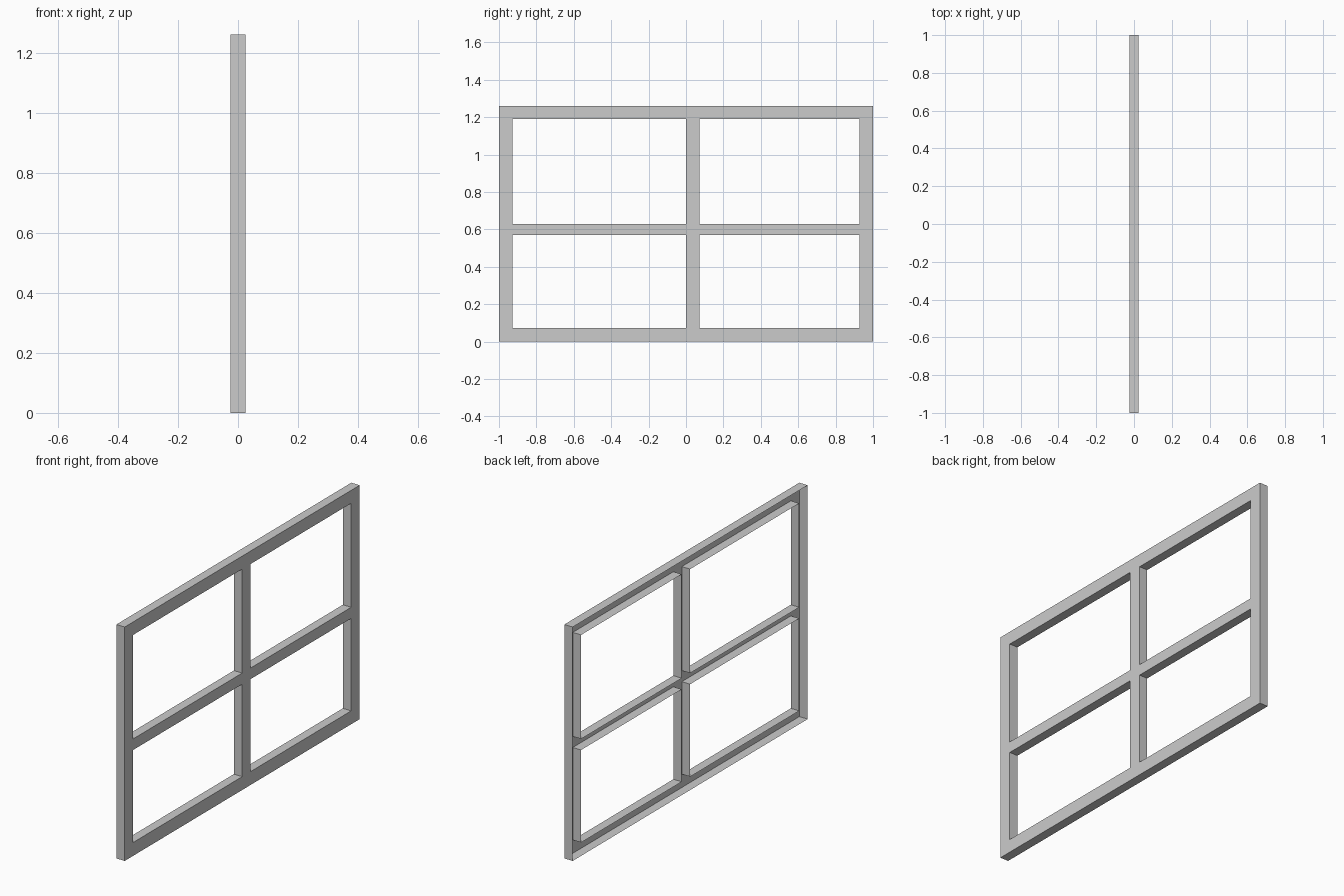
import bpy
import bmesh

if "Cube" in bpy.data.objects:
    bpy.data.objects.remove(bpy.data.objects["Cube"])

# Frame layout: bar edges along y and z, and half of the depth along x
YS = [-1.0, -0.928, 0.0, 0.072, 0.928, 1.0]
ZS = [0.0, 0.072, 0.57, 0.63, 1.19, 1.26]
HALF_DEPTH = 0.025

bm = bmesh.new()

# Face plate on the +x side: every grid cell except the four openings
verts = [[bm.verts.new((HALF_DEPTH, y, z)) for z in ZS] for y in YS]
for i in range(len(YS) - 1):
    for j in range(len(ZS) - 1):
        if i in (1, 3) and j in (1, 3):
            continue
        bm.faces.new((verts[i][j], verts[i + 1][j],
                      verts[i + 1][j + 1], verts[i][j + 1]))

# Outer rim and opening reveals, leaving the -x side open
rim = [e for e in bm.edges if e.is_boundary]
result = bmesh.ops.extrude_edge_only(bm, edges=rim)
new_verts = [g for g in result["geom"] if isinstance(g, bmesh.types.BMVert)]
bmesh.ops.translate(bm, verts=new_verts, vec=(-2 * HALF_DEPTH, 0, 0))

# Consistent normals with the plate facing +x
bmesh.ops.recalc_face_normals(bm, faces=bm.faces[:])
bm.faces.ensure_lookup_table()
plate = next(f for f in bm.faces if abs(f.normal.x) > 0.9)
if plate.normal.x < 0:
    bmesh.ops.reverse_faces(bm, faces=bm.faces[:])

mesh = bpy.data.meshes.new("window_frame")
bm.to_mesh(mesh)
bm.free()
frame = bpy.data.objects.new("window_frame", mesh)
bpy.context.collection.objects.link(frame)
